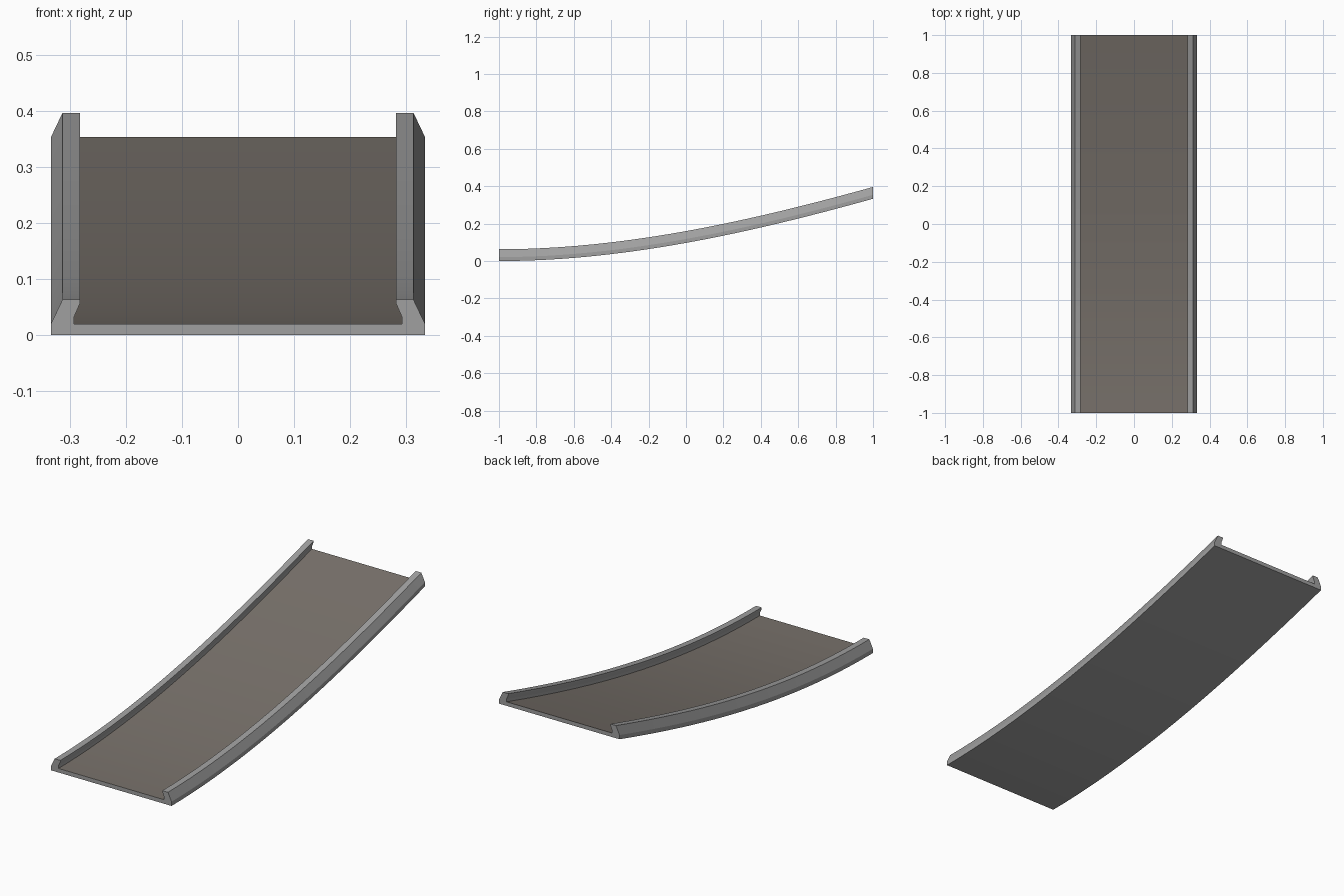
import bpy, bmesh

if "Cube" in bpy.data.objects:
    bpy.data.objects.remove(bpy.data.objects["Cube"])


def material(name, col):
    m = bpy.data.materials.new(name)
    m.diffuse_color = (*col, 1)
    m.use_nodes = True
    m.node_tree.nodes["Principled BSDF"].inputs["Base Color"].default_value = m.diffuse_color
    return m


steel = material("grey metal", (0.35, 0.35, 0.35))
deck = material("brown grey deck", (0.19, 0.168, 0.148))

SEGS, RISE, END_SLOPE = 24, 0.333, 0.278


def height(t):
    # flat start easing into a steady climb
    return RISE * (3 * t**2 - 2 * t**3) + 2 * END_SLOPE * (t**3 - t**2)


# Cross-section: floor slab with bevelled, overhanging side rails
right = [(0.333, 0), (0.333, 0.021), (0.313, 0.063), (0.282, 0.063),
         (0.282, 0.056), (0.292, 0.033), (0.292, 0.02)]
profile = right + [(-x, z) for x, z in reversed(right)]

bm = bmesh.new()
rings = []
for i in range(SEGS + 1):
    t = i / SEGS
    rings.append([bm.verts.new((x, -1 + 2 * t, z + height(t))) for x, z in profile])
n = len(profile)
deck_edge = len(right) - 1
for a, b in zip(rings, rings[1:]):
    for k in range(n):
        j = (k + 1) % n
        f = bm.faces.new((a[k], a[j], b[j], b[k]))
        f.smooth = True
        f.material_index = 1 if k == deck_edge else 0
# end caps
bm.faces.new(rings[0])
bm.faces.new(rings[-1])
bmesh.ops.recalc_face_normals(bm, faces=bm.faces)

mesh = bpy.data.meshes.new("curved_ramp")
bm.to_mesh(mesh)
bm.free()
mesh.materials.append(steel)
mesh.materials.append(deck)
ramp = bpy.data.objects.new("curved_ramp", mesh)
bpy.context.collection.objects.link(ramp)
bpy.context.view_layer.objects.active = ramp
ramp.select_set(True)
bpy.ops.object.shade_smooth_by_angle(angle=0.35)
